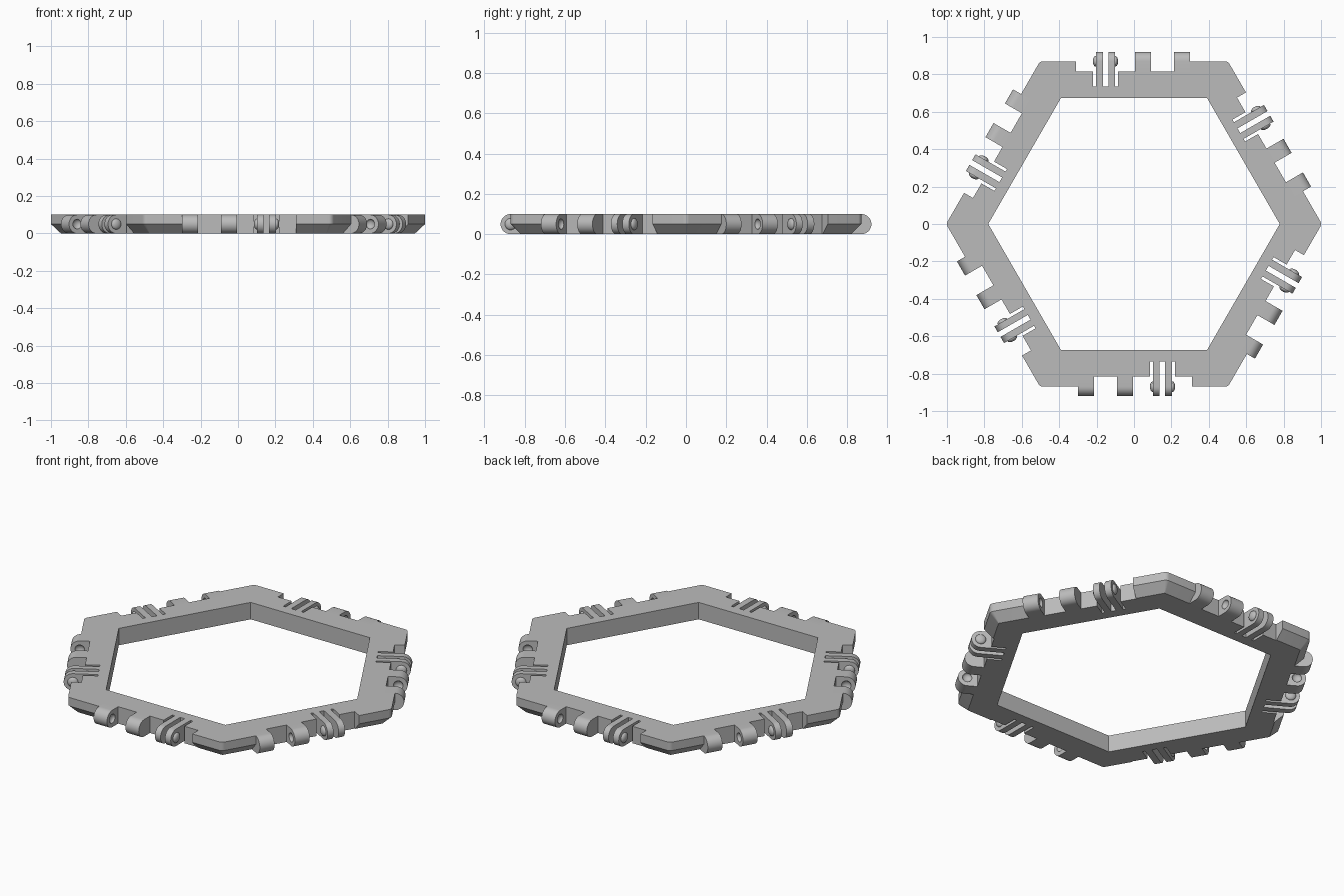
import bpy, bmesh, math
from mathutils import Matrix, Vector

cube = bpy.data.objects.get("Cube")
if cube:
    bpy.data.objects.remove(cube, do_unlink=True)

HEIGHT, R = 0.10, 0.05
APOTHEM, INNER, NOTCH = 0.87, 0.675, 0.815
SIDES = [Matrix.Rotation(math.radians(60 * i), 4, "Z") for i in range(6)]

grey = bpy.data.materials.new("grey_plastic")
grey.use_nodes = True
colour = (0.5, 0.5, 0.5, 1)
grey.diffuse_color = colour
grey.node_tree.nodes["Principled BSDF"].inputs["Base Color"].default_value = colour


def make_object(name, bm):
    bmesh.ops.recalc_face_normals(bm, faces=bm.faces)
    mesh = bpy.data.meshes.new(name)
    bm.to_mesh(mesh)
    bm.free()
    mesh.materials.append(grey)
    ob = bpy.data.objects.new(name, mesh)
    bpy.context.collection.objects.link(ob)
    return ob


def select_only(ob):
    bpy.ops.object.select_all(action="DESELECT")
    ob.select_set(True)
    bpy.context.view_layer.objects.active = ob


def cut(ob, cutter):
    cutter.hide_render = True
    mod = ob.modifiers.new("cut", "BOOLEAN")
    mod.operation, mod.solver, mod.object = "DIFFERENCE", "EXACT", cutter
    select_only(ob)
    bpy.ops.object.modifier_apply(modifier=mod.name)
    bpy.data.objects.remove(cutter, do_unlink=True)


def smooth(ob):
    select_only(ob)
    bpy.ops.object.shade_smooth_by_angle(angle=math.radians(30))


def add_box(bm, x0, x1, y0, y1, turn):
    size = Matrix.Diagonal((x1 - x0, y1 - y0, HEIGHT * 2, 1))
    place = Matrix.Translation(((x0 + x1) / 2, (y0 + y1) / 2, R))
    bmesh.ops.create_cube(bm, size=1, matrix=turn @ place @ size)


def add_dome(bm, x, bulge, radius):
    place = Matrix.Translation((x, -APOTHEM, R))
    shape = Matrix.Diagonal((bulge, radius, radius, 1))
    bmesh.ops.create_uvsphere(bm, u_segments=24, v_segments=12, radius=1,
                              matrix=place @ shape)


def hexagon(bm, apothem, fillet, z, steps=6):
    """Loop of a hexagon with filleted corners pointing along x."""
    centre = (apothem - fillet) / math.cos(math.pi / 6)
    verts = []
    for i in range(6):
        a = math.radians(60 * i)
        for s in range(steps + 1):
            b = a + math.radians(60) * (s / steps - 0.5)
            verts.append(bm.verts.new((centre * math.cos(a) + fillet * math.cos(b),
                                       centre * math.sin(a) + fillet * math.sin(b), z)))
    return verts


def tongue(bm, x0, x1):
    """Round-ended lug reaching out from the notch wall."""
    pts = [(NOTCH, 0)]
    for s in range(17):
        a = math.pi * (s / 16 - 0.5)
        pts.append((APOTHEM + R * math.cos(a), R + R * math.sin(a)))
    pts.append((NOTCH, HEIGHT))
    face = bm.faces.new([bm.verts.new((x0, -y, z)) for y, z in pts])
    new = bmesh.ops.extrude_face_region(bm, geom=[face])["geom"]
    bmesh.ops.translate(bm, vec=Vector((x1 - x0, 0, 0)),
                        verts=[g for g in new if isinstance(g, bmesh.types.BMVert)])


def repeat_round(ob):
    """Share one part between all six sides."""
    base = ob.name
    for i, turn in enumerate(SIDES):
        part = ob if i == 0 else ob.copy()
        if i:
            bpy.context.collection.objects.link(part)
        part.name = f"{base}_{i + 1}"
        part.matrix_world = turn


# Frame: hexagonal ring with a chamfered lower outer edge
bm = bmesh.new()
loops = [hexagon(bm, INNER, 0, 0, 1), hexagon(bm, APOTHEM - R, 0.004, 0),
         hexagon(bm, APOTHEM, 0.03, R), hexagon(bm, APOTHEM, 0.03, HEIGHT)]
for low, high in zip(loops[1:], loops[2:]):
    for i in range(len(low)):
        j = (i + 1) % len(low)
        bm.faces.new((low[i], low[j], high[j], high[i]))
bm.faces.new(loops[1])
bm.faces.new(loops[3])
bmesh.ops.delete(bm, geom=loops[0], context="VERTS")
frame = make_object("frame", bm)

# Central opening
bm = bmesh.new()
bmesh.ops.create_cone(bm, cap_ends=True, segments=6, depth=HEIGHT * 3,
                      radius1=INNER / math.cos(math.pi / 6),
                      radius2=INNER / math.cos(math.pi / 6))
# align a corner with the x axis
first = bm.verts[:][0].co
bmesh.ops.rotate(bm, verts=bm.verts, cent=(0, 0, 0),
                 matrix=Matrix.Rotation(-math.atan2(first.y, first.x), 3, "Z"))
cut(frame, make_object("opening_cutter", bm))

# Hinge notches, then the slots that free the clip prongs
bm = bmesh.new()
for turn in SIDES:
    add_box(bm, -0.30, 0.31, -1, -NOTCH, turn)
cut(frame, make_object("notch_cutter", bm))
bm = bmesh.new()
for turn in SIDES:
    for x0, x1 in ((0.085, 0.101), (0.137, 0.166), (0.204, 0.22)):
        add_box(bm, x0, x1, -1, -0.735, turn)
cut(frame, make_object("slot_cutter", bm))
smooth(frame)

# Knuckles with dimples on their facing sides
for name, x0, x1, dimple in (("outer_knuckle", -0.30, -0.213, -0.213),
                             ("inner_knuckle", -0.092, -0.005, -0.092)):
    bm = bmesh.new()
    tongue(bm, x0, x1)
    knuckle = make_object(name, bm)
    bm = bmesh.new()
    add_dome(bm, dimple, 0.017, 0.026)
    cut(knuckle, make_object("dimple_cutter", bm))
    smooth(knuckle)
    repeat_round(knuckle)

# Clip prongs with a snap dome on each outer side
for name, x0, x1, dome in (("left_prong", 0.166, 0.204, 0.204),
                           ("right_prong", 0.101, 0.137, 0.101)):
    bm = bmesh.new()
    tongue(bm, x0, x1)
    prong = make_object(name, bm)
    smooth(prong)
    repeat_round(prong)
    bm = bmesh.new()
    add_dome(bm, dome, 0.016, 0.029)
    snap = make_object(name + "_snap_dome", bm)
    smooth(snap)
    repeat_round(snap)
